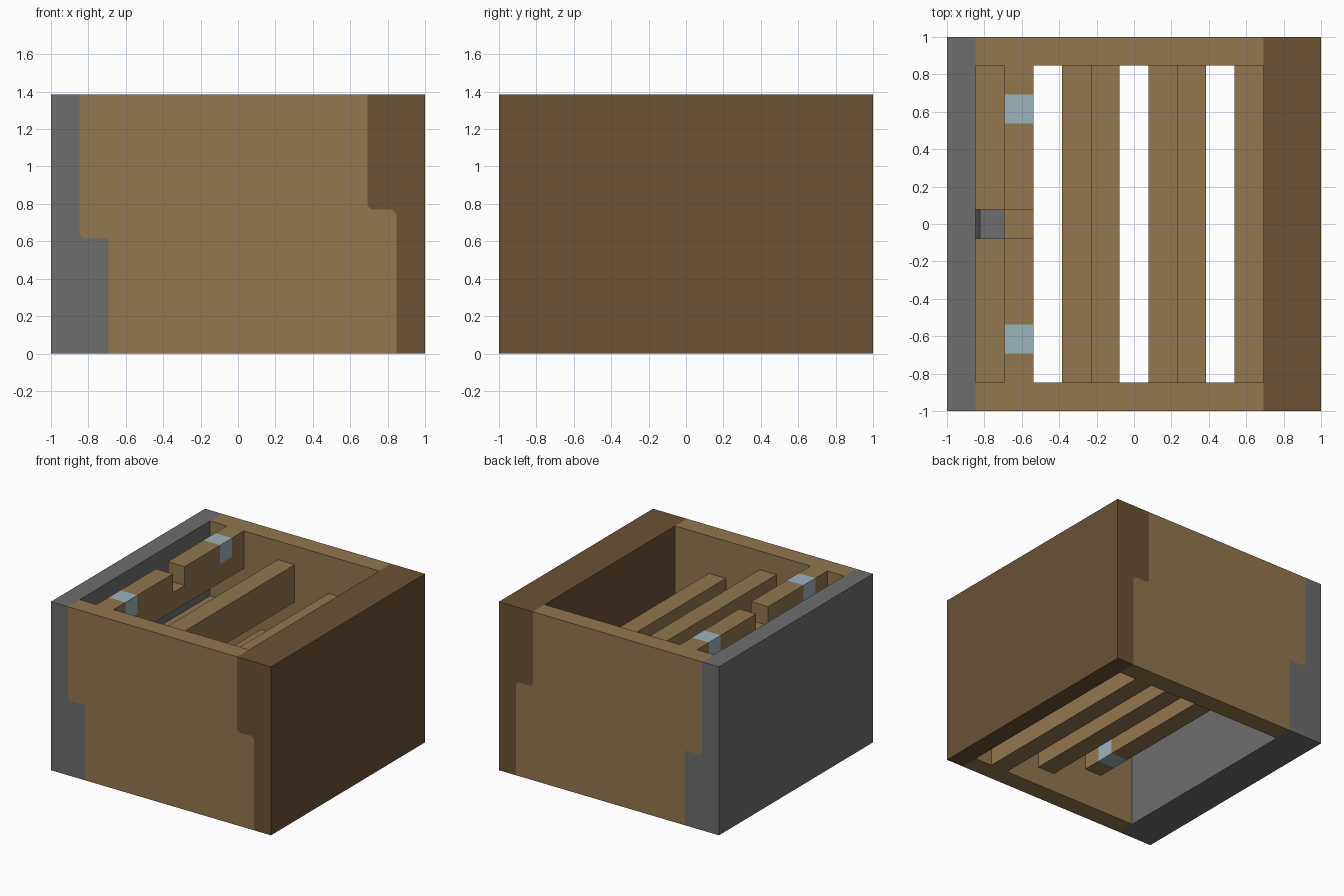
import bpy
import bmesh
from mathutils import Vector

cube = bpy.data.objects.get("Cube")
if cube:
    bpy.data.objects.remove(cube)

U = 2 / 13                      # one grid cell: the crate is 13 x 13 x 9 cells
ORIGIN = Vector((-1, -1, 0))


def material(name, rgb):
    mat = bpy.data.materials.new(name)
    mat.use_nodes = True
    mat.diffuse_color = (*rgb, 1)
    bsdf = mat.node_tree.nodes["Principled BSDF"]
    bsdf.inputs["Base Color"].default_value = (*rgb, 1)
    bsdf.inputs["Roughness"].default_value = 0.9
    return mat


WOOD = material("light wood", (0.287, 0.184, 0.076))
DARK = material("dark wood", (0.144, 0.084, 0.034))
METAL = material("grey metal", (0.153, 0.153, 0.153))
GLASS = material("pale blue", (0.328, 0.456, 0.503))


def extrude(name, profile, axis, start, end, mat):
    """Extrude a profile of (horizontal, z) cells along x or y."""
    bm = bmesh.new()

    def place(h, z):
        p = (start, h, z) if axis == "x" else (h, start, z)
        return bm.verts.new(ORIGIN + U * Vector(p))

    face = bm.faces.new([place(h, z) for h, z in profile])
    moved = bmesh.ops.extrude_face_region(bm, geom=[face])["geom"]
    shift = U * (end - start) * Vector((axis == "x", axis == "y", 0))
    bmesh.ops.translate(bm, vec=shift,
                        verts=[v for v in moved if isinstance(v, bmesh.types.BMVert)])
    bmesh.ops.recalc_face_normals(bm, faces=bm.faces)
    mesh = bpy.data.meshes.new(name)
    bm.to_mesh(mesh)
    bm.free()
    mesh.materials.append(mat)
    obj = bpy.data.objects.new(name, mesh)
    bpy.context.collection.objects.link(obj)
    return obj


def block(name, x0, x1, y0, y1, z0, z1, mat):
    return extrude(name, [(y0, z0), (y1, z0), (y1, z1), (y0, z1)], "x", x0, x1, mat)


# Stepped seams where the side walls meet the front and back panels
C = 0.14
metal_seam = [(2, 0), (2, 4), (1 + C, 4), (1, 4 + C), (1, 9)]
dark_seam = [(11, 9), (11, 5 + C), (11 + C, 5), (12 - C, 5), (12, 5 - C), (12, 0)]

# Side walls with their steps
extrude("metal_side", [(0, 9), (0, 0)] + metal_seam, "y", 0, 13, METAL)
extrude("dark_side", dark_seam + [(13, 0), (13, 9)], "y", 0, 13, DARK)

# Front and back panels
for name, y in (("front_panel", 0), ("back_panel", 12)):
    extrude(name, metal_seam + dark_seam, "y", y, y + 1, WOOD)

# Plain slats, two descending rows
for name, x, z in (("upper_slat_middle", 5, 6), ("upper_slat_low", 8, 5),
                   ("lower_slat_middle", 7, 1), ("lower_slat_low", 10, 0)):
    block(name, x, x + 1, 1, 12, z, z + 2, WOOD)

# Slats resting against the steps of the side walls
block("dark_step_slat", 11, 12, 1, 12, 4, 5, WOOD)
for name, y in (("front_ledge_slat", 1), ("back_ledge_slat", 7)):
    block(name, 1, 2, y, y + 5, 4, 5, WOOD)


def slotted(slots, z_edge, z_slot, z_far):
    """Slat outline with slots cut into one edge."""
    pts = [(1, z_far), (1, z_edge)]
    for y in slots:
        pts += [(y, z_edge), (y, z_slot), (y + 1, z_slot), (y + 1, z_edge)]
    return pts + [(12, z_edge), (12, z_far)]


# Slotted slats with pale inserts
extrude("top_slat", slotted((2, 6, 10), 9, 8, 7), "x", 2, 3, WOOD)
extrude("lower_slat_high", slotted((2, 10), 2, 3, 4), "x", 4, 5, WOOD)
for side, y in (("front", 2), ("back", 10)):
    block(side + "_top_insert", 2, 3, y, y + 1, 8, 9, GLASS)
    block(side + "_lower_insert", 4, 5, y, y + 1, 2, 3, GLASS)
